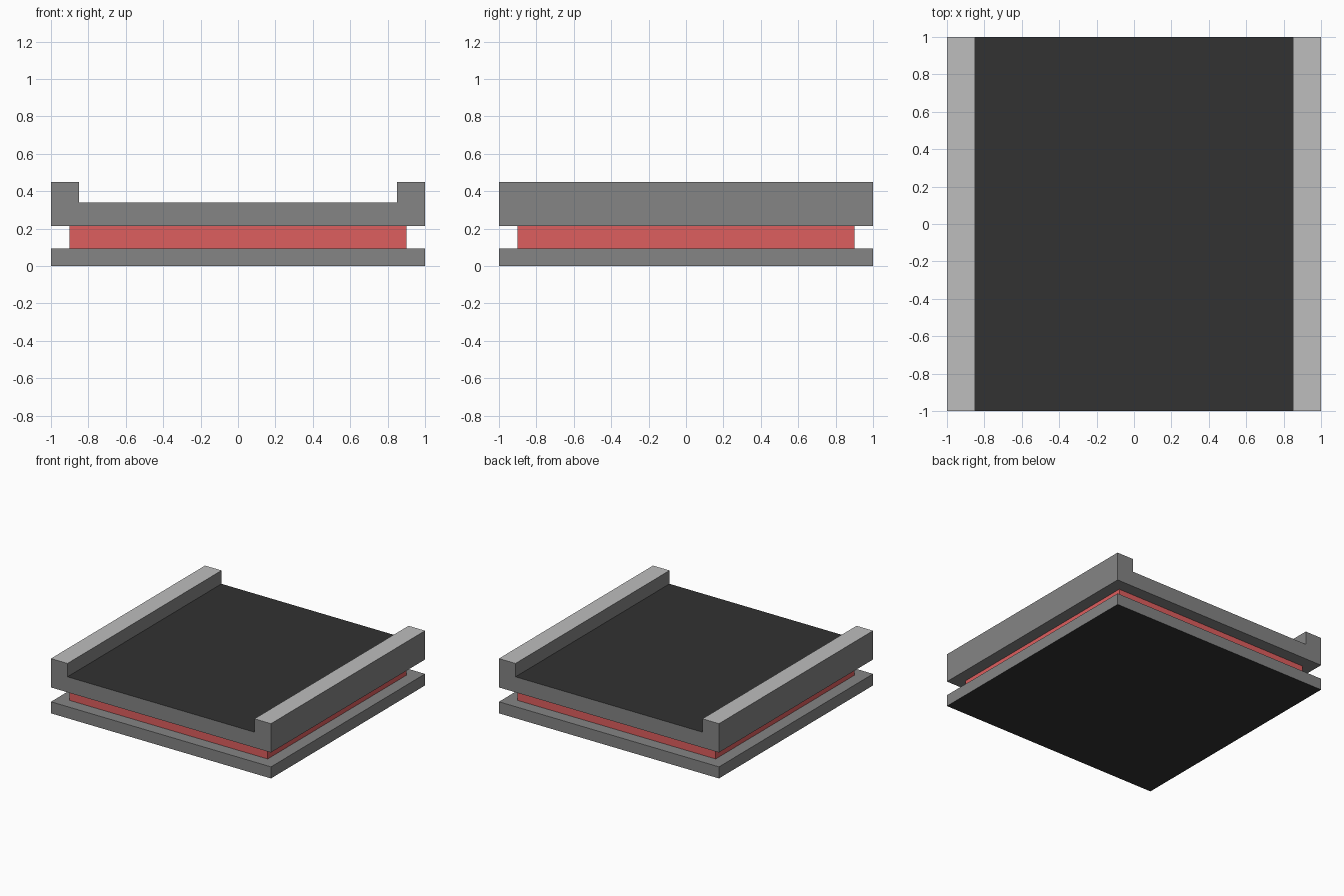
import bpy, bmesh

if "Cube" in bpy.data.objects:
    bpy.data.objects.remove(bpy.data.objects["Cube"])


def srgb(r, g, b):
    def lin(c):
        c /= 255
        return c / 12.92 if c <= 0.04045 else ((c + 0.055) / 1.055) ** 2.4
    return (lin(r), lin(g), lin(b), 1)


def material(name, rgb):
    m = bpy.data.materials.new(name)
    m.diffuse_color = srgb(*rgb)
    m.use_nodes = True
    m.node_tree.nodes["Principled BSDF"].inputs["Base Color"].default_value = m.diffuse_color
    return m


grey = material("mid_grey", (133, 133, 133))
light = material("light_grey", (190, 190, 190))
dark = material("charcoal", (50, 50, 50))
red = material("red", (222, 94, 94))


def extrude_profile(name, profile, half_depth, mats, rule):
    """Extrude an x-z outline along y and colour its faces by a rule."""
    bm = bmesh.new()
    face = bm.faces.new([bm.verts.new((x, -half_depth, z)) for x, z in profile])
    ext = bmesh.ops.extrude_face_region(bm, geom=[face])["geom"]
    moved = [v for v in ext if isinstance(v, bmesh.types.BMVert)]
    bmesh.ops.translate(bm, verts=moved, vec=(0, 2 * half_depth, 0))
    bmesh.ops.recalc_face_normals(bm, faces=bm.faces[:])
    for f in bm.faces:
        f.material_index = rule(f.normal, f.calc_center_median())
    me = bpy.data.meshes.new(name)
    bm.to_mesh(me)
    bm.free()
    for m in mats:
        me.materials.append(m)
    ob = bpy.data.objects.new(name, me)
    bpy.context.collection.objects.link(ob)
    return ob


def box(h, z0, z1):
    return [(-h, z0), (h, z0), (h, z1), (-h, z1)]


# Base plate with a dark underside
extrude_profile("base_plate", box(1, 0, 0.095), 1, [grey, dark],
                lambda n, c: 1 if n.z < -0.5 else 0)

# Recessed red core
extrude_profile("red_core", box(0.9, 0.095, 0.213), 0.9, [red],
                lambda n, c: 0)

# Channel deck: dark floor between two raised side rails with light tops
channel = [(-1, 0.213), (1, 0.213), (1, 0.45), (0.85, 0.45),
           (0.85, 0.34), (-0.85, 0.34), (-0.85, 0.45), (-1, 0.45)]
extrude_profile("channel_deck", channel, 1, [grey, light, dark],
                lambda n, c: 0 if n.z < 0.5 else (1 if c.z > 0.4 else 2))
